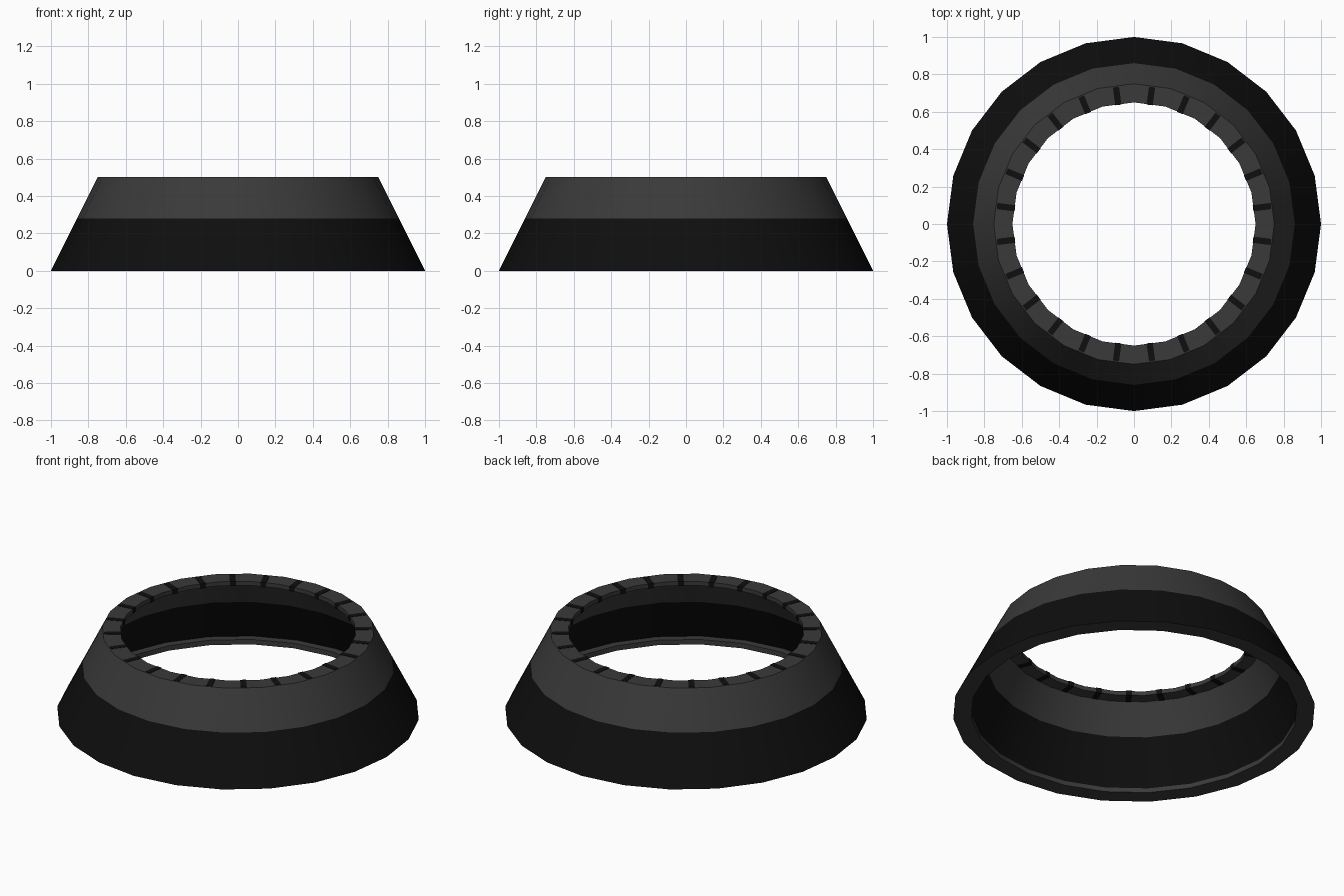
import bpy, bmesh, math
from mathutils import Matrix, Vector

if "Cube" in bpy.data.objects:
    bpy.data.objects.remove(bpy.data.objects["Cube"])

SIDES = 24


def material(name, v):
    m = bpy.data.materials.new(name)
    m.diffuse_color = (v, v, v, 1)
    m.use_nodes = True
    m.node_tree.nodes["Principled BSDF"].inputs["Base Color"].default_value = m.diffuse_color
    return m


grey = material("dark grey", 0.042)
black = material("near black", 0.0045)


def add_object(name, bm, mats):
    bmesh.ops.recalc_face_normals(bm, faces=bm.faces)
    me = bpy.data.meshes.new(name)
    bm.to_mesh(me)
    bm.free()
    ob = bpy.data.objects.new(name, me)
    bpy.context.collection.objects.link(ob)
    for m in mats:
        me.materials.append(m)
    return ob


# Sloped hollow collar: (radius, height, colour of the band that follows)
profile = [
    (1.00, 0.00, 1),    # lower outside wall, black
    (0.86, 0.28, 0),    # upper outside wall, grey
    (0.75, 0.50, 0),    # top rim
    (0.65, 0.50, 0),
    (0.65, 0.475, 0),   # underside of top rim
    (0.722, 0.475, 0),  # upper inside wall, grey
    (0.81, 0.30, 1),    # lower inside wall, black
    (0.945, 0.03, 0),   # bottom rim ledge
    (0.90, 0.03, 0),
    (0.90, 0.00, 0),    # bottom rim
]
bm = bmesh.new()
rings = []
for r, z, _ in profile:
    rings.append([bm.verts.new((r * math.cos(2 * math.pi * i / SIDES),
                                r * math.sin(2 * math.pi * i / SIDES), z))
                  for i in range(SIDES)])
for k, (_, _, colour) in enumerate(profile):
    a, b = rings[k], rings[(k + 1) % len(rings)]
    for i in range(SIDES):
        j = (i + 1) % SIDES
        f = bm.faces.new((a[i], a[j], b[j], b[i]))
        f.material_index = colour
collar = add_object("collar", bm, [grey, black])
bpy.context.view_layer.objects.active = collar
collar.select_set(True)
bpy.ops.object.shade_smooth_by_angle(angle=math.radians(25))

# Black bands wrapped round the top rim, one at the middle of each side
bm = bmesh.new()
r0, r1, z0, z1 = 0.642, 0.738, 0.473, 0.502
for i in range(SIDES):
    turn = Matrix.Rotation(2 * math.pi * (i + 0.5) / SIDES, 4, 'Z')
    place = Matrix.Translation(Vector(((r0 + r1) / 2, 0, (z0 + z1) / 2)))
    size = Matrix.Diagonal((r1 - r0, 0.033, z1 - z0, 1))
    bmesh.ops.create_cube(bm, size=1, matrix=turn @ place @ size)
add_object("rim_bands", bm, [black])
